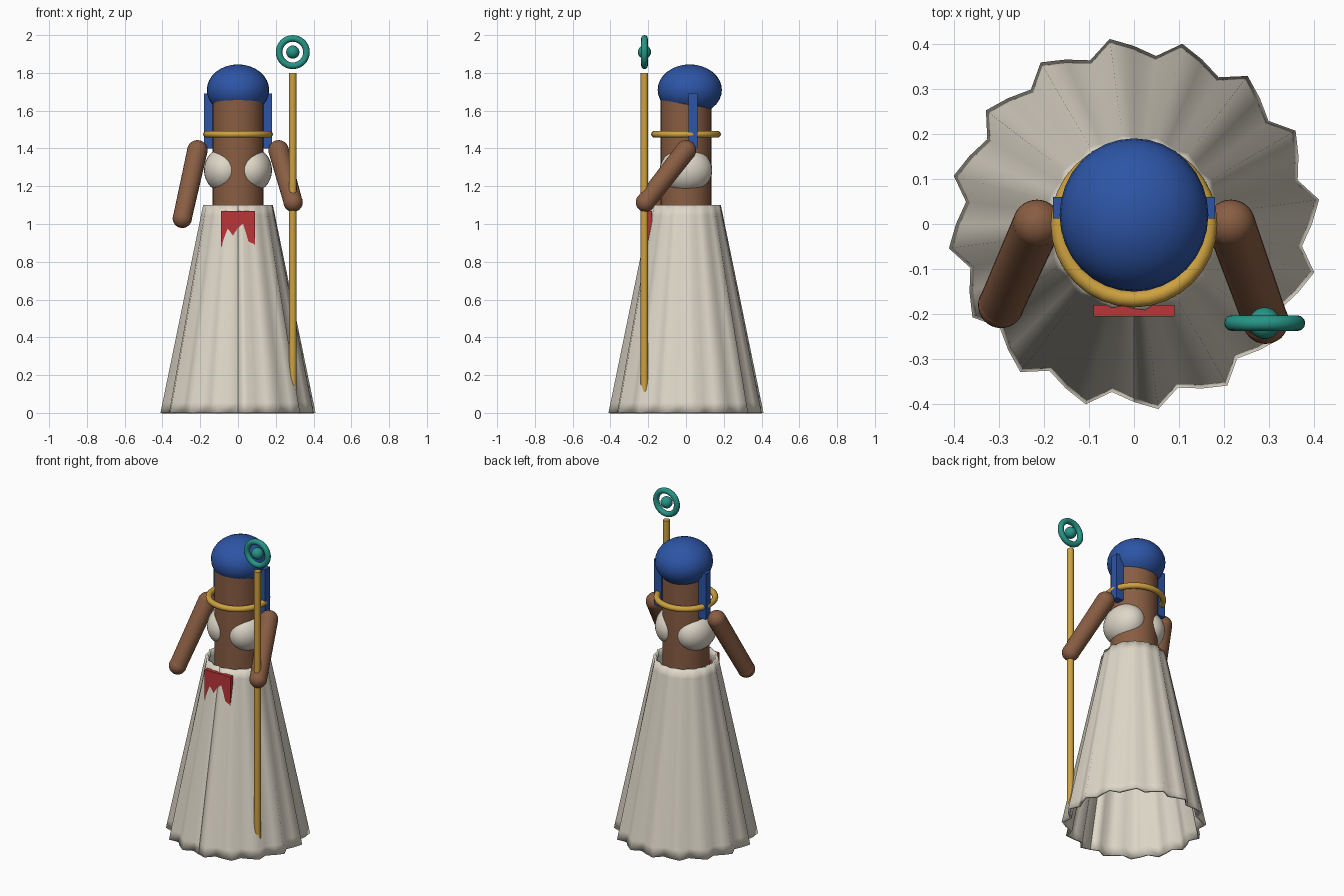
import bpy, bmesh
from math import sin, cos, pi
from mathutils import Vector

if "Cube" in bpy.data.objects:
    bpy.data.objects.remove(bpy.data.objects["Cube"], do_unlink=True)


def material(name, rgb):
    m = bpy.data.materials.new(name)
    m.use_nodes = True
    m.diffuse_color = (*rgb, 1)
    m.node_tree.nodes["Principled BSDF"].inputs["Base Color"].default_value = (*rgb, 1)
    return m


linen = material("linen", (0.73, 0.68, 0.58))
skin = material("brown skin", (0.25, 0.11, 0.055))
blue = material("blue hair", (0.026, 0.09, 0.38))
gold = material("gold", (0.62, 0.36, 0.05))
red = material("red cloth", (0.5, 0.035, 0.04))
teal = material("teal", (0.02, 0.30, 0.24))


def finish(name, mat, smooth=True):
    """Name and colour the active object, keeping hard edges sharp."""
    ob = bpy.context.object
    ob.name = name
    ob.data.materials.append(mat)
    if smooth:
        bpy.ops.object.shade_smooth_by_angle(angle=0.6)
    return ob


def ball(name, mat, centre, radii):
    bpy.ops.mesh.primitive_uv_sphere_add(segments=32, ring_count=16, location=centre)
    bpy.context.object.scale = radii
    return finish(name, mat)


def rod(name, mat, a, b, ra, rb, sides=24):
    """Tapered cylinder from point a to point b."""
    a, b = Vector(a), Vector(b)
    bpy.ops.mesh.primitive_cone_add(vertices=sides, radius1=ra, radius2=rb,
                                    depth=(b - a).length, location=(a + b) / 2)
    ob = bpy.context.object
    ob.rotation_euler = (b - a).to_track_quat("Z", "Y").to_euler()
    return finish(name, mat)


def box(name, mat, low, high):
    low, high = Vector(low), Vector(high)
    bpy.ops.mesh.primitive_cube_add(size=1, location=(low + high) / 2)
    bpy.context.object.scale = high - low
    return finish(name, mat, smooth=False)


def ring(name, mat, centre, major, minor, tilt=0):
    bpy.ops.mesh.primitive_torus_add(major_segments=32, minor_segments=12, location=centre,
                                     major_radius=major, minor_radius=minor,
                                     rotation=(tilt, 0, 0))
    return finish(name, mat)


# Pleated skirt: an open flared sheet with a seam at the front, given thickness
COLUMNS, ROWS, HEIGHT = 48, 20, 1.1
bm = bmesh.new()
grid = []
for r in range(ROWS + 1):
    t = r / ROWS
    row = []
    for c in range(COLUMNS + 1):
        angle = -pi / 2 + 2 * pi * c / COLUMNS
        radius = 0.395 - 0.213 * t + (0.022 - 0.017 * t) * sin(16 * angle)
        row.append(bm.verts.new((radius * cos(angle), radius * sin(angle), HEIGHT * t)))
    grid.append(row)
for low, high in zip(grid, grid[1:]):
    for c in range(COLUMNS):
        bm.faces.new((low[c], low[c + 1], high[c + 1], high[c]))
mesh = bpy.data.meshes.new("skirt")
bm.to_mesh(mesh)
bm.free()
mesh.materials.append(linen)
mesh.shade_smooth()
skirt = bpy.data.objects.new("skirt", mesh)
bpy.context.collection.objects.link(skirt)
wall = skirt.modifiers.new("thickness", "SOLIDIFY")
wall.thickness = 0.014
wall.offset = -1

# Sash panel sinking into the skirt front
box("sash", red, (-0.09, -0.205, 0.77), (0.09, -0.18, 1.07))

# Body, face and collar
rod("body", skin, (0, 0, 0.95), (0, 0, 1.72), 0.135, 0.135, 32)
ring("collar", gold, (0, 0, 1.475), 0.167, 0.018)

# Hair cap
ball("hair_cap", blue, (0, 0.02, 1.71), (0.165, 0.17, 0.135))

# Paired top and hair locks
for side, s in (("left", 1), ("right", -1)):
    ball(side + "_top_cup", linen, (s * 0.07, 0, 1.285), (0.11, 0.139, 0.12))
    inner, outer = sorted((s * 0.13, s * 0.18))
    box(side + "_hair_lock", blue, (inner, 0.012, 1.40), (outer, 0.06, 1.69))

# Arms with rounded shoulders and hands
arms = {
    "left": ((0.215, 0, 1.39), (0.292, -0.215, 1.115)),
    "right": ((-0.215, 0, 1.39), (-0.295, -0.18, 1.03)),
}
for side, (shoulder, hand) in arms.items():
    rod(side + "_arm", skin, shoulder, hand, 0.054, 0.05)
    ball(side + "_shoulder", skin, shoulder, (0.054,) * 3)
    ball(side + "_hand", skin, hand, (0.051,) * 3)

# Staff with a ringed orb
X, Y = 0.29, -0.22
rod("staff", gold, (X, Y, 0.1), (X, Y, 1.8), 0.02, 0.02, 16)
ring("staff_ring", teal, (X, Y, 1.91), 0.0725, 0.0175, pi / 2)
ball("staff_orb", teal, (X, Y, 1.91), (0.035,) * 3)
